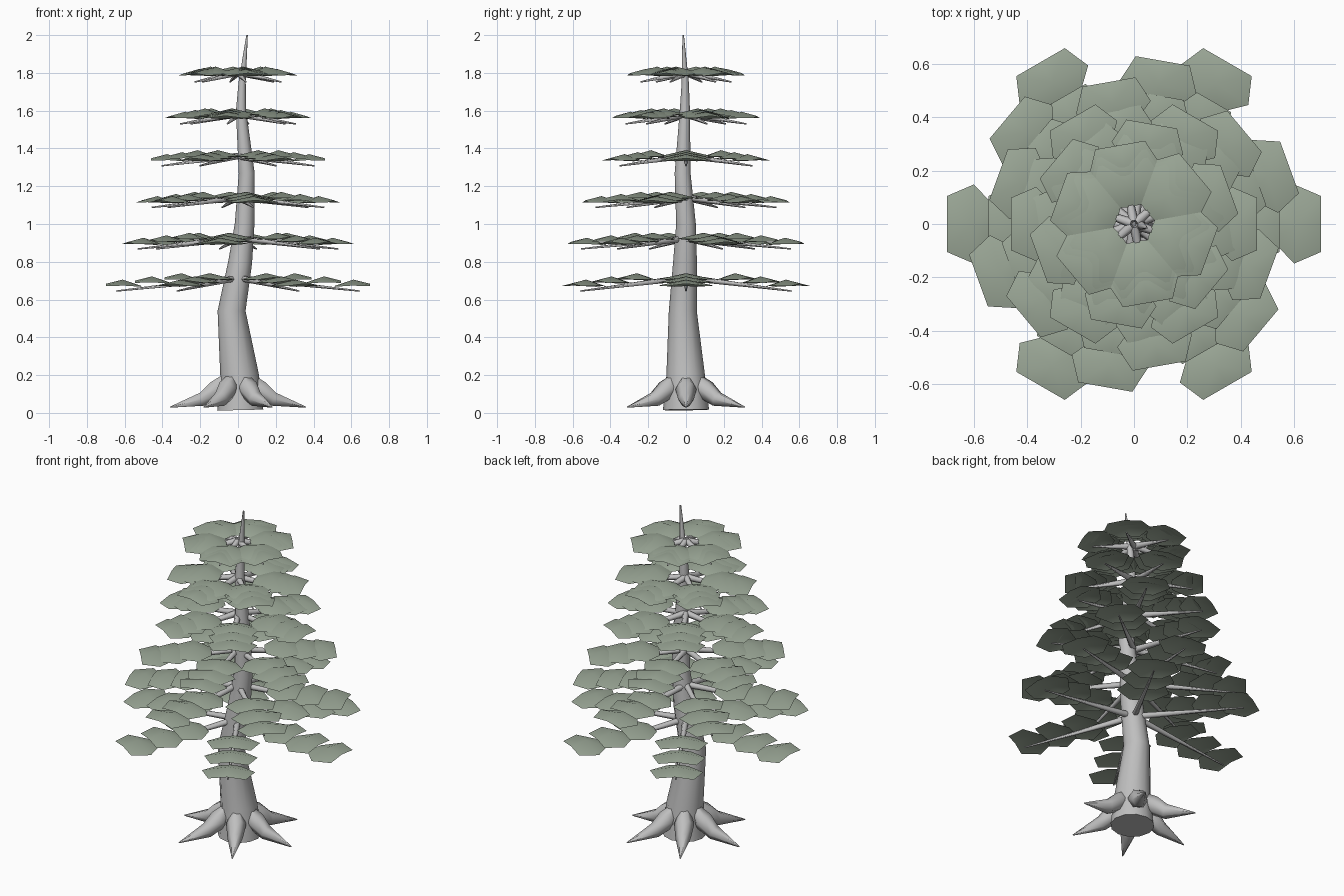
import bpy
import math
from mathutils import Vector, Matrix

if "Cube" in bpy.data.objects:
    bpy.data.objects.remove(bpy.data.objects["Cube"])


def material(name, rgb):
    m = bpy.data.materials.new(name)
    m.diffuse_color = (*rgb, 1.0)
    m.use_nodes = True
    m.node_tree.nodes["Principled BSDF"].inputs["Base Color"].default_value = m.diffuse_color
    return m


BARK = material("grey_bark", (0.52, 0.52, 0.52))
LEAF = material("sage_leaf", (0.33, 0.39, 0.31))


def add_object(name, verts, faces, mat, smooth):
    me = bpy.data.meshes.new(name)
    me.from_pydata(verts, [], faces)
    me.materials.append(mat)
    me.update()
    ob = bpy.data.objects.new(name, me)
    bpy.context.collection.objects.link(ob)
    if smooth:
        bpy.ops.object.select_all(action='DESELECT')
        ob.select_set(True)
        bpy.context.view_layer.objects.active = ob
        bpy.ops.object.shade_smooth_by_angle(angle=math.radians(62))
    return ob


def add_tube(verts, faces, path, radii, sides):
    """Append a tapered, capped tube that follows a path."""
    start = len(verts)
    path = [Vector(p) for p in path]
    n = len(path)
    ref = Vector((0, 1, 0)) if abs((path[-1] - path[0]).normalized().z) > 0.9 else Vector((0, 0, 1))
    for i, (p, r) in enumerate(zip(path, radii)):
        t = (path[min(i + 1, n - 1)] - path[max(i - 1, 0)]).normalized()
        u = ref.cross(t).normalized()
        v = t.cross(u)
        for k in range(sides):
            a = 2 * math.pi * k / sides
            verts.append(p + r * (math.cos(a) * u + math.sin(a) * v))
    for i in range(n - 1):
        for k in range(sides):
            a, b = start + i * sides + k, start + i * sides + (k + 1) % sides
            faces.append((a, b, b + sides, a + sides))
    faces.append(tuple(start + k for k in reversed(range(sides))))
    faces.append(tuple(start + (n - 1) * sides + k for k in range(sides)))


# Trunk: winding tapered tube (x, y, z, radius)
TRUNK = [(0.012, 0.0, 0.016, 0.122), (0.008, -0.002, 0.2, 0.102), (-0.034, -0.017, 0.54, 0.074),
         (0.012, -0.005, 0.8, 0.063), (0.035, 0.0, 1.0, 0.052), (0.046, -0.018, 1.27, 0.042),
         (0.016, -0.006, 1.6, 0.027), (0.022, -0.004, 1.75, 0.019), (0.048, -0.015, 2.0, 0.004)]
v, f = [], []
add_tube(v, f, [p[:3] for p in TRUNK], [p[3] for p in TRUNK], 12)
add_object("trunk", v, f, BARK, True)

# Roots: six flared spikes around the base
v, f = [], []
for k in range(6):
    rot = Matrix.Rotation(math.radians(60 * k), 3, 'Z')
    path = [rot @ Vector(p) for p in
            ((0.06, 0, 0.185), (0.115, 0, 0.125), (0.19, 0, 0.072), (0.36, 0, 0.03))]
    add_tube(v, f, path, (0.03, 0.056, 0.042, 0.003), 6)
add_object("roots", v, f, BARK, True)

# Leaf outline: inner edge, half side profile mirrored, raised middle
LEAF_POINTS = [(0.0, 0.0, 0.012), (0.1, 0.0, 0.046), (0.19, 0.0, 0.024)]
for s in (1, -1):
    LEAF_POINTS += [(0.005, 0.06 * s, 0.008), (0.09, 0.148 * s, 0.014), (0.19, 0.105 * s, 0.012)]
LEAF_FACES = [(0, 1, 3), (3, 1, 4), (4, 1, 5), (5, 1, 2),
              (0, 6, 1), (6, 7, 1), (7, 8, 1), (8, 2, 1)]

# Tiers: leaf tip radius, branch height at the trunk, branch height at its end
TIERS = [(0.70, 0.715, 0.645), (0.62, 0.925, 0.868), (0.54, 1.14, 1.088),
         (0.46, 1.36, 1.308), (0.38, 1.58, 1.53), (0.30, 1.80, 1.752)]

for i, (tip, z_in, z_out) in enumerate(TIERS):
    bv, bf, lv, lf = [], [], [], []
    end = tip - 0.055
    scale = 1.0 - 0.02 * i
    last = tip - 0.19 * scale
    first = 0.2 - 0.027 * i
    for k in range(6):
        rot = Matrix.Rotation(math.radians(60 * k + 20 * i), 3, 'Z')
        # Branch
        add_tube(bv, bf, [rot @ Vector((0.01, 0, z_in)), rot @ Vector((end, 0, z_out))],
                 (0.019, 0.004), 6)
        # Leaves along the branch
        for j in range(3):
            r = first + (last - first) * j / 2
            z = z_in + (z_out - z_in) * r / end
            base = len(lv)
            for p in LEAF_POINTS:
                lv.append(rot @ Vector((r + p[0] * scale, p[1] * scale, z + p[2])))
            for face in LEAF_FACES:
                # every face is wound to point upward
                a, b, c = (Vector(LEAF_POINTS[q]) for q in face)
                up = (b - a).cross(c - a).z > 0
                lf.append(tuple(base + q for q in (face if up else face[::-1])))
    add_object(f"branches_tier_{i + 1}", bv, bf, BARK, True)
    add_object(f"leaves_tier_{i + 1}", lv, lf, LEAF, True)
